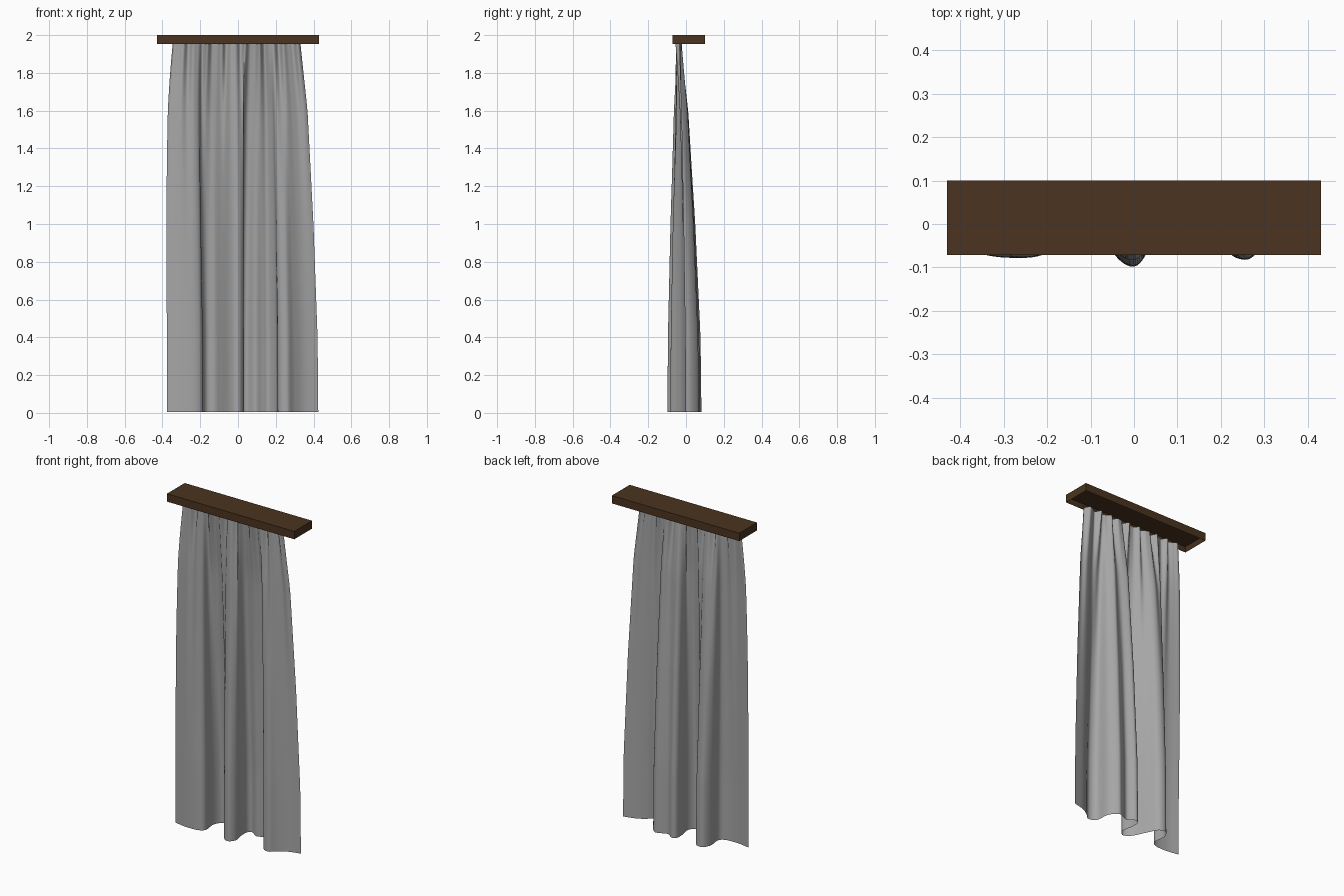
import bpy, bmesh, math
from mathutils import Vector

if "Cube" in bpy.data.objects:
    bpy.data.objects.remove(bpy.data.objects["Cube"])


def material(name, rgb):
    m = bpy.data.materials.new(name)
    m.diffuse_color = (*rgb, 1)
    m.use_nodes = True
    m.node_tree.nodes["Principled BSDF"].inputs["Base Color"].default_value = m.diffuse_color
    return m


def make_object(name, bm, mat):
    bmesh.ops.recalc_face_normals(bm, faces=bm.faces)
    me = bpy.data.meshes.new(name)
    bm.to_mesh(me)
    bm.free()
    me.materials.append(mat)
    ob = bpy.data.objects.new(name, me)
    bpy.context.collection.objects.link(ob)
    return ob


def interp(table, z):
    for (z0, v0), (z1, v1) in zip(table, table[1:]):
        if z <= z1:
            return v0 + (v1 - v0) * (z - z0) / (z1 - z0)
    return table[-1][1]


wood = material("dark brown wood", (0.070, 0.034, 0.014))
cloth = material("grey cloth", (0.38, 0.38, 0.38))

# Pelmet: a shallow box, hollow underneath
bm = bmesh.new()
bmesh.ops.create_cube(bm, size=1)
for v in bm.verts:
    v.co = Vector((v.co.x * 0.86, 0.0145 + v.co.y * 0.171, 1.976 + v.co.z * 0.048))
bm.normal_update()
bottom = min(bm.faces, key=lambda f: f.calc_center_median().z)
bmesh.ops.inset_region(bm, faces=[bottom], thickness=0.012)
bmesh.ops.translate(bm, verts=bottom.verts[:], vec=(0, 0, 0.03))
make_object("pelmet", bm, wood)

# Curtain hem: deep folds seen from above
HEM = [(-.375, -.065), (-.30, -.077), (-.22, -.074), (-.185, -.045), (-.19, .03),
       (-.165, .078), (-.12, .072), (-.09, .02), (-.045, -.07), (0, -.098),
       (.03, -.06), (.02, 0), (.02, .055), (.045, .074), (.09, .046),
       (.13, .06), (.165, .066), (.205, .02), (.215, -.06), (.26, -.082),
       (.30, -.05), (.35, -.02), (.425, 0)]


def smooth_line(pts, steps):
    p = [Vector(q) for q in pts]
    p = [2 * p[0] - p[1]] + p + [2 * p[-1] - p[-2]]
    out = []
    for i in range(1, len(p) - 2):
        a, b, c, d = p[i - 1:i + 3]
        for k in range(steps):
            t = k / steps
            out.append(0.5 * (2 * b + (c - a) * t + (2 * a - 5 * b + 4 * c - d) * t * t
                              + (3 * b - a - 3 * c + d) * t ** 3))
    out.append(p[-2])
    return out


hem = smooth_line(HEM, 8)
length = [0]
for a, b in zip(hem, hem[1:]):
    length.append(length[-1] + (b - a).length)

# Curtain: fine pleats at the top merge into the deep folds at the hem
SPREAD = [(0, 1), (0.4, 0.96), (1.0, 0.73), (1.6, 0.40), (1.96, 0)]
ROWS, Z0, Z1 = 36, 0.005, 1.958
bm = bmesh.new()
grid = []
for r in range(ROWS + 1):
    z = Z0 + (Z1 - Z0) * r / ROWS
    w = interp(SPREAD, z)
    row = []
    for p, l in zip(hem, length):
        s = 0.5 * l / length[-1] + 0.5 * (p.x + 0.375) / 0.8
        s += 0.05 * math.sin(math.pi * s) ** 4
        tx = -0.345 + 0.675 * s
        pleat = math.sin(s * math.tau * 10) + 0.4 * math.sin(s * math.tau * 17 + 1)
        ty = -0.039 + 0.013 * pleat * (1 - w)
        # the left half swells sideways just below the pelmet
        swell = 0.06 * w * (1 - w) * min(0, 2 * s - 1)
        row.append(bm.verts.new((tx + (p.x - tx) * w + swell, ty + (p.y - ty) * w, z)))
    grid.append(row)
for lo, hi in zip(grid, grid[1:]):
    for i in range(len(lo) - 1):
        f = bm.faces.new((lo[i], lo[i + 1], hi[i + 1], hi[i]))
        f.smooth = True
make_object("curtain", bm, cloth)
